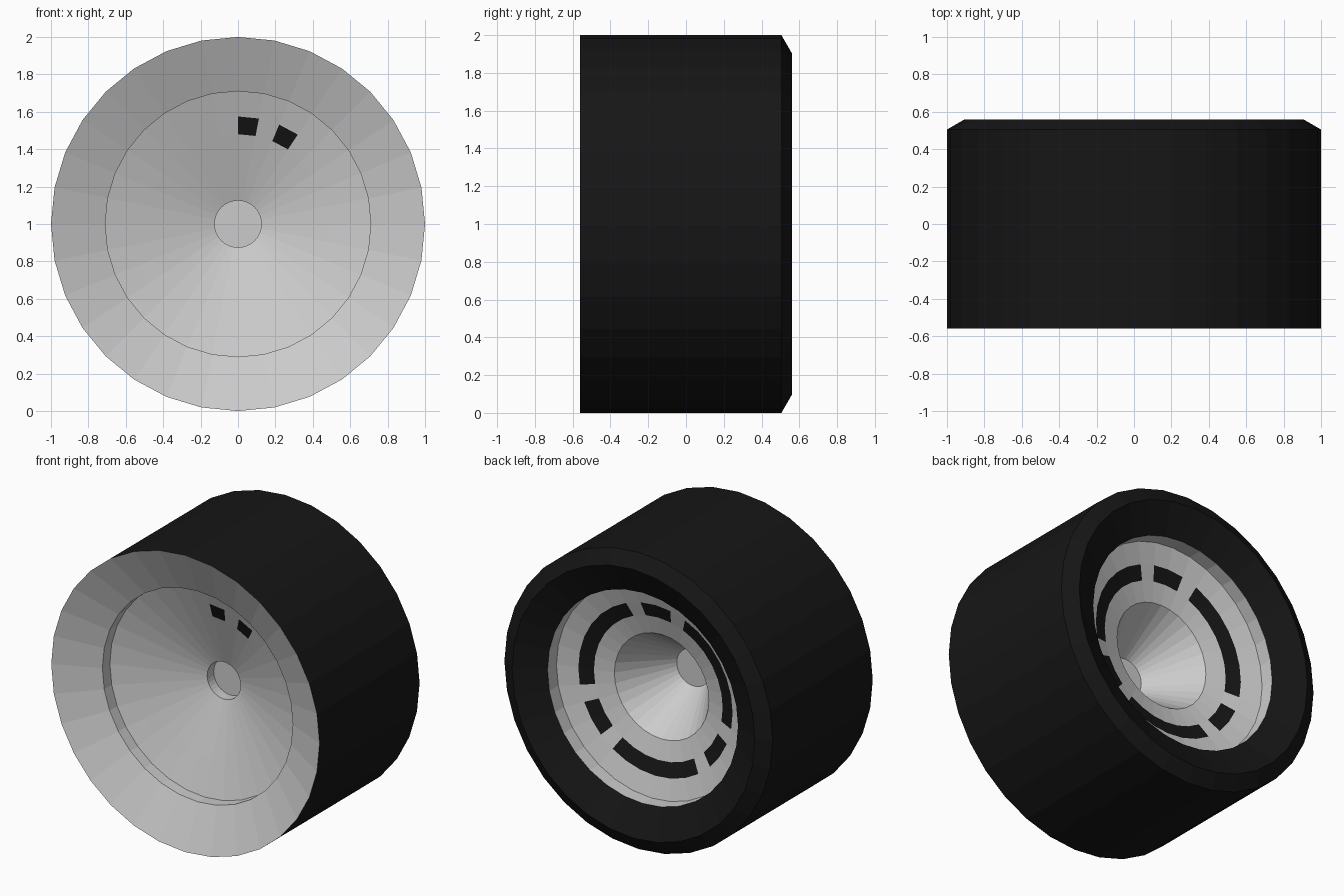
import bpy, bmesh
from math import sin, cos, tau

if "Cube" in bpy.data.objects:
    bpy.data.objects.remove(bpy.data.objects["Cube"])

SIDES = 32
ALL = set(range(SIDES))

black = bpy.data.materials.new("black_rubber")
black.diffuse_color = (0.008, 0.008, 0.008, 1)
black.use_nodes = True
black.node_tree.nodes["Principled BSDF"].inputs["Base Color"].default_value = black.diffuse_color


def lathe(name, profile, material=None, keep=None):
    """Spin (radius, y) points about the axle; keep = {band: segments to build}."""
    keep = keep or {}
    bm = bmesh.new()
    rings = []
    for r, y in profile:
        if r == 0:
            rings.append([bm.verts.new((0, y, 1))] * SIDES)
        else:
            rings.append([bm.verts.new((r * sin(tau * k / SIDES), y,
                                        1 + r * cos(tau * k / SIDES)))
                          for k in range(SIDES)])
    for band, (a, b) in enumerate(zip(rings, rings[1:])):
        for k in keep.get(band, ALL):
            n = (k + 1) % SIDES
            corners = [a[k], a[n], b[n], b[k]]
            bm.faces.new(list(dict.fromkeys(corners)))
    loose = [v for v in bm.verts if not v.link_faces]
    bmesh.ops.delete(bm, geom=loose, context='VERTS')
    mesh = bpy.data.meshes.new(name)
    bm.to_mesh(mesh)
    bm.free()
    obj = bpy.data.objects.new(name, mesh)
    bpy.context.collection.objects.link(obj)
    if material:
        mesh.materials.append(material)
    return obj


# Tyre: tread, bevelled shoulder and dished back sidewall
lathe("tyre", [(1, -0.56), (1, 0.505), (0.905, 0.56), (0.71, 0.46)], black)

# Front dish: hub recess, cone, step and outer flare, with two small marks
front_marks = {0, 2}
front_band = [(0.48, -0.272), (0.575, -0.304)]
lathe("front_dish",
      [(0, -0.08), (0.125, -0.08), (0.125, -0.15), *front_band,
       (0.71, -0.35), (0.71, -0.43), (1, -0.56)],
      keep={3: ALL - front_marks})
lathe("front_marks", front_band, black, {0: front_marks})

# Back rim: step, sloped face with a ring of vents, deep hub cone
half_gaps = {1, 9, 12}
gaps = half_gaps | {SIDES - 1 - k for k in half_gaps}
back_band = [(0.575, 0.325), (0.48, 0.295)]
lathe("back_rim",
      [(0.71, 0.46), (0.71, 0.365), *back_band, (0.352, 0.26),
       (0.125, -0.08), (0, -0.08)],
      keep={2: gaps})
lathe("back_vents", back_band, black, {0: ALL - gaps})
